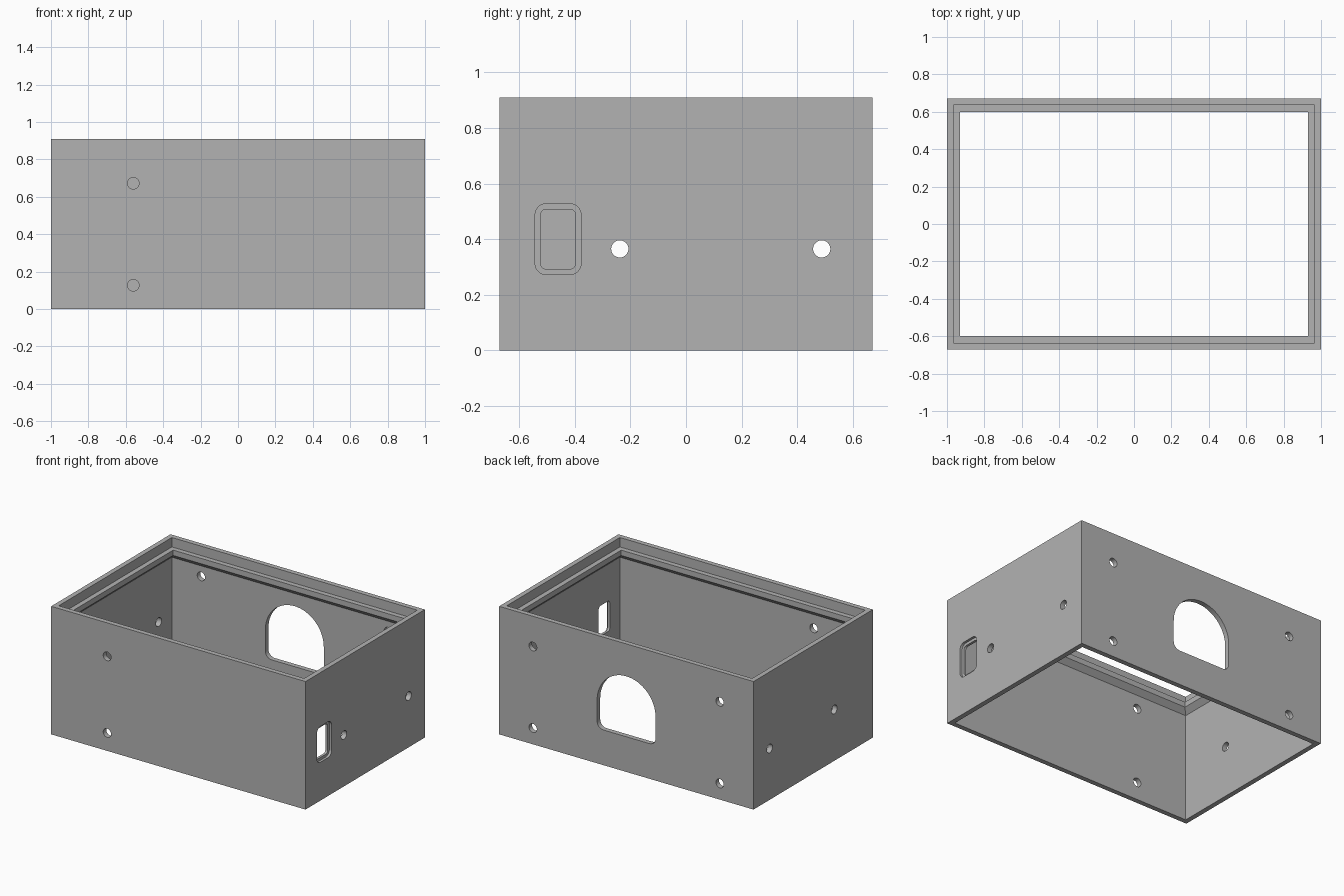
import bpy, bmesh, math
from mathutils import Matrix, Vector

if "Cube" in bpy.data.objects:
    bpy.data.objects.remove(bpy.data.objects["Cube"])

HALF_X, HALF_Y, HEIGHT = 1.0, 0.67, 0.91
WALL = 0.035
scene = bpy.context.scene

grey = bpy.data.materials.new("plain_grey")
grey.use_nodes = True
grey.diffuse_color = (0.45, 0.45, 0.45, 1)
grey.node_tree.nodes["Principled BSDF"].inputs["Base Color"].default_value = grey.diffuse_color


def to_object(bm, name):
    bmesh.ops.recalc_face_normals(bm, faces=bm.faces)
    mesh = bpy.data.meshes.new(name)
    bm.to_mesh(mesh)
    bm.free()
    mesh.materials.append(grey)
    obj = bpy.data.objects.new(name, mesh)
    scene.collection.objects.link(obj)
    return obj


def arc(cx, cz, r, start, end, steps):
    angles = [math.radians(start + (end - start) * i / steps) for i in range(steps + 1)]
    return [(cx + r * math.cos(a), cz + r * math.sin(a)) for a in angles]


def circle(r):
    return arc(0, 0, r, 0, 360, 32)[:-1]


def rounded_rect(w, h, r):
    corners = [(1, 1, 0), (-1, 1, 90), (-1, -1, 180), (1, -1, 270)]
    return [p for sx, sz, a in corners
            for p in arc(sx * (w / 2 - r), sz * (h / 2 - r), r, a, a + 90, 8)]


def cutter(outline, origin, depth, along_x=False):
    """Prism through a wall, centred on origin, running along y or x."""
    bm = bmesh.new()
    base = bm.faces.new([bm.verts.new((u, -depth / 2, v)) for u, v in outline])
    top = bmesh.ops.extrude_face_region(bm, geom=[base])["geom"]
    bmesh.ops.translate(bm, vec=(0, depth, 0),
                        verts=[g for g in top if isinstance(g, bmesh.types.BMVert)])
    turn = Matrix.Rotation(math.pi / 2 if along_x else 0, 4, "Z")
    bm.transform(Matrix.Translation(Vector(origin)) @ turn)
    obj = to_object(bm, "hole_cutter")
    obj.hide_render = True
    return obj


# Box shell: wall section (inset, height) swept round the rectangle, with a lid ledge
section = [(0, 0), (0, HEIGHT), (WALL, HEIGHT), (WALL, 0.843), (2 * WALL, 0.843),
           (2 * WALL, 0.805), (WALL, 0.77), (WALL, 0)]
bm = bmesh.new()
rings = [[bm.verts.new((sx * (HALF_X - i), sy * (HALF_Y - i), z))
          for sx, sy in ((-1, -1), (1, -1), (1, 1), (-1, 1))] for i, z in section]
for lower, upper in zip(rings, rings[1:] + rings[:1]):
    for k in range(4):
        n = (k + 1) % 4
        bm.faces.new((lower[k], lower[n], upper[n], upper[k]))
shell = to_object(bm, "enclosure_shell")

cutters = []
screw = circle(0.031)
# Front screw holes
cutters += [cutter(screw, (-0.56, -HALF_Y, z), 0.2) for z in (0.127, 0.672)]
# Back screw holes
cutters += [cutter(screw, (x, HALF_Y, z), 0.2) for x in (-0.735, 0.735) for z in (0.115, 0.695)]
# Side screw holes
cutters += [cutter(screw, (x, y, 0.365), 0.2, True)
            for x in (-HALF_X, HALF_X) for y in (-0.238, 0.488)]
# Arched window in the back wall
arch = arc(0, 0.45, 0.23, 0, 180, 32) + arc(-0.18, 0.3, 0.05, 180, 270, 8) \
    + arc(0.18, 0.3, 0.05, 270, 360, 8)
cutters.append(cutter(arch, (0, HALF_Y, 0), 0.2))
# Stepped slot in the left wall: wide outer recess, narrower opening
cutters.append(cutter(rounded_rect(0.165, 0.255, 0.04), (HALF_X, -0.46, 0.4), WALL, True))
cutters.append(cutter(rounded_rect(0.125, 0.215, 0.02), (HALF_X, -0.46, 0.4), 0.2, True))

for c in cutters:
    mod = shell.modifiers.new("cut", "BOOLEAN")
    mod.operation, mod.solver, mod.object = "DIFFERENCE", "EXACT", c

# Bake the cuts and drop the cutters
bpy.context.view_layer.update()
baked = bpy.data.meshes.new_from_object(
    shell.evaluated_get(bpy.context.evaluated_depsgraph_get()))
shell.modifiers.clear()
shell.data = baked
for c in cutters:
    bpy.data.objects.remove(c)

bpy.context.view_layer.objects.active = shell
shell.select_set(True)
bpy.ops.object.shade_smooth_by_angle(angle=math.radians(30))
